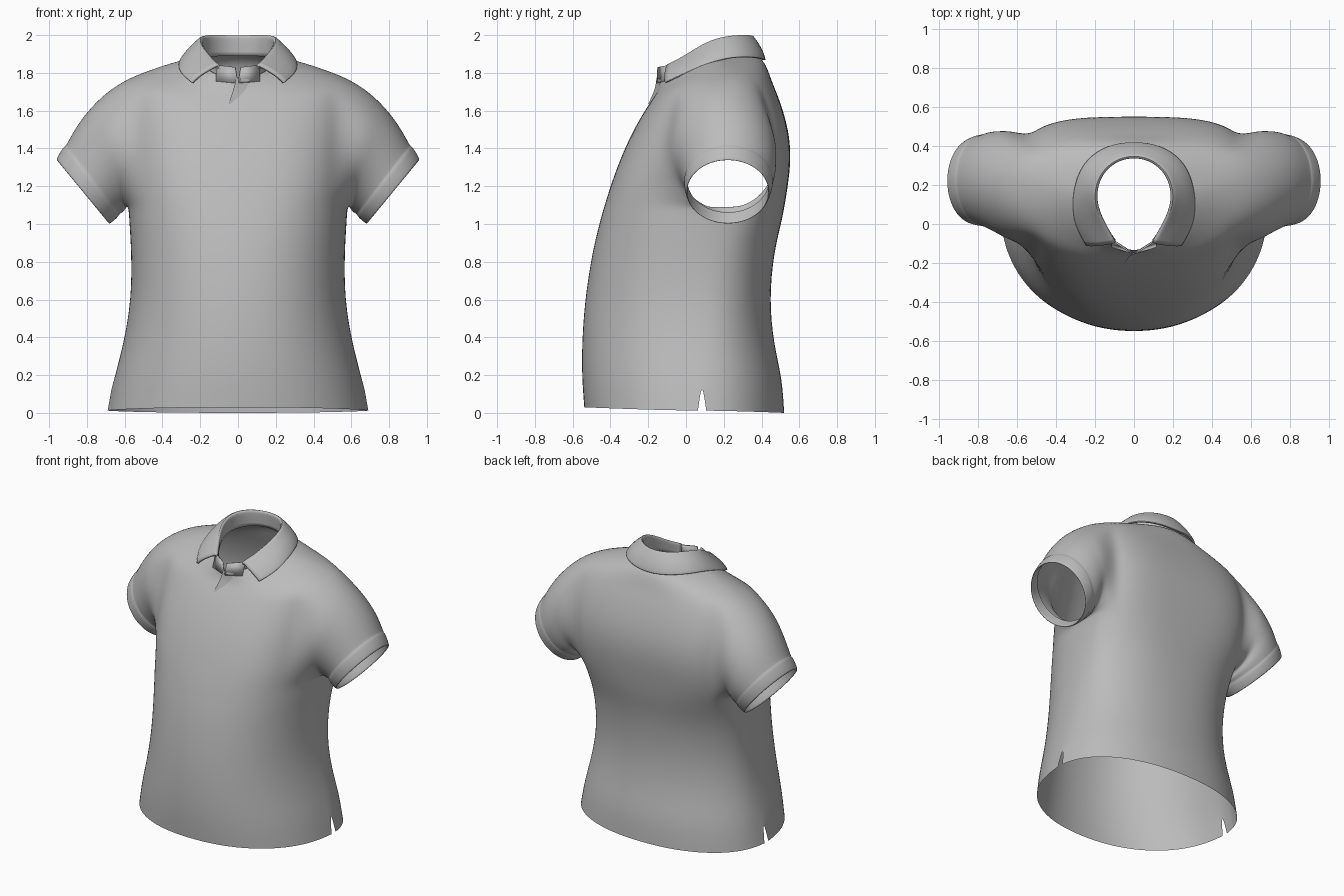
import bpy, bmesh, math
from mathutils import Vector

if "Cube" in bpy.data.objects:
    bpy.data.objects.remove(bpy.data.objects["Cube"], do_unlink=True)

fabric = bpy.data.materials.new("grey_fabric")
fabric.use_nodes = True
GREY = (0.5, 0.5, 0.5, 1)
fabric.diffuse_color = GREY
fabric.node_tree.nodes["Principled BSDF"].inputs["Base Color"].default_value = GREY


def finish(bm, name, levels=2, thickness=0):
    """Turn a bmesh into a smooth object with optional cloth thickness."""
    bmesh.ops.recalc_face_normals(bm, faces=bm.faces)
    mesh = bpy.data.meshes.new(name)
    bm.to_mesh(mesh)
    bm.free()
    mesh.materials.append(fabric)
    ob = bpy.data.objects.new(name, mesh)
    bpy.context.collection.objects.link(ob)
    if levels:
        sub = ob.modifiers.new("smooth", 'SUBSURF')
        sub.levels = sub.render_levels = levels
        sub.boundary_smooth = 'PRESERVE_CORNERS'
    if thickness:
        sol = ob.modifiers.new("cloth", 'SOLIDIFY')
        sol.thickness = thickness
        sol.offset = 0
    bpy.ops.object.select_all(action='DESELECT')
    ob.select_set(True)
    bpy.context.view_layer.objects.active = ob
    bpy.ops.object.shade_smooth_by_angle(angle=math.radians(50))


def spow(v, p):
    return math.copysign(abs(v) ** p, v)


# Torso rows: front z, side z, back z, half width, front y, back y, side y,
# front roundness, back roundness
ROWS = [
    (.03, .012, 0, .69, -.542, .522, .085, .92, .92),
    (.18, .18, .18, .66, -.554, .512, .085, .92, .92),
    (.36, .36, .36, .61, -.555, .467, .085, .92, .92),
    (.6, .6, .6, .567, -.539, .442, .09, .9, .88),
    (.85, .85, .85, .567, -.499, .467, .11, .87, .82),
    (1.0, 1.0, 1.0, .577, -.462, .505, .15, .82, .75),
    (1.1, 1.1, 1.1, .582, -.434, .524, .2, .77, .68),
    (1.2, 1.2, 1.2, .59, -.402, .54, .22, .73, .62),
    (1.32, 1.32, 1.32, .6, -.36, .555, .23, .73, .6),
    (1.44, 1.44, 1.44, .605, -.308, .552, .23, .73, .6),
    (1.54, 1.55, 1.55, .61, -.256, .53, .23, .74, .62),
    (1.62, 1.67, 1.66, .61, -.207, .495, .22, .77, .68),
    (1.665, 1.77, 1.75, .59, -.175, .457, .21, .8, .78),
    (1.7, 1.822, 1.815, .45, -.153, .435, .19, .9, .9),
    (1.735, 1.86, 1.865, .33, -.142, .412, .17, 1, 1),
    (1.77, 1.885, 1.895, .22, -.135, .365, .15, 1, 1),
]
SEG = 32
HOLE_LOW, HOLE_TOP, HOLE_HALF = 6, 12, 3

bm = bmesh.new()
grid = []
for zf, zs, zb, w, yf, yb, yc, pf, pb in ROWS:
    ring = []
    for i in range(SEG):
        a = math.tau * i / SEG
        c, s = math.cos(a), math.sin(a)
        depth, end_z, p = (yb - yc, zb, pb) if s > 0 else (yc - yf, zf, pf)
        z = zs + (end_z - zs) * abs(s) ** 1.4
        ring.append(bm.verts.new((w * spow(c, p), yc + spow(s, p) * depth, z)))
    grid.append(ring)

# Side slits: the hem vertex on each side is doubled and pulled apart
twins = {}
for col in (0, SEG // 2):
    v = grid[0][col]
    twins[col] = bm.verts.new(v.co + Vector((0, .022, 0)))
    v.co.y -= .022


def in_hole(r, i):
    beside = (i + HOLE_HALF) % (SEG // 2) < 2 * HOLE_HALF
    return beside and HOLE_LOW <= r < HOLE_TOP


for r in range(len(ROWS) - 1):
    for i in range(SEG):
        if in_hole(r, i):
            continue
        j = (i + 1) % SEG
        a, b = grid[r][i], grid[r][j]
        if r == 0 and i == 0:
            a = twins[0]
        if r == 0 and j == SEG // 2:
            b = twins[j]
        bm.faces.new((a, b, grid[r + 1][j], grid[r + 1][i]))

# Sleeve rings: top x, top z, bottom x, bottom z, front y, back y
SLEEVE = [
    (.69, 1.705, .595, 1.08, -.085, .482),
    (.775, 1.625, .6, 1.07, -.055, .48),
    (.85, 1.53, .605, 1.062, -.03, .478),
    (.905, 1.43, .62, 1.055, -.012, .465),
    (.914, 1.415, .63, 1.048, -.009, .46),
    (.922, 1.415, .632, 1.036, -.015, .465),
    (.968, 1.342, .682, .994, -.002, .445),
    (.957, 1.332, .687, 1.006, .008, .435),
    (.905, 1.4, .64, 1.06, .005, .44),
]
H = HOLE_HALF
path = ([(HOLE_TOP, d) for d in range(0, H)]
        + [(r, H) for r in range(HOLE_TOP, HOLE_LOW, -1)]
        + [(HOLE_LOW, d) for d in range(H, -H, -1)]
        + [(r, -H) for r in range(HOLE_LOW, HOLE_TOP)]
        + [(HOLE_TOP, d) for d in range(-H, 0)])
for side in (1, -1):
    prev = [grid[r][(d if side > 0 else SEG // 2 - d) % SEG] for r, d in path]
    n = len(prev)
    for tx, tz, bx, bz, yf, yb in SLEEVE:
        ring = []
        for k in range(n):
            a = math.tau * k / n
            u = (1 + math.cos(a)) / 2
            ring.append(bm.verts.new((side * (bx + (tx - bx) * u),
                                      (yf + yb) / 2 + (yb - yf) / 2 * math.sin(a),
                                      bz + (tz - bz) * u)))
        for k in range(n):
            m = (k + 1) % n
            bm.faces.new((prev[k], prev[m], ring[m], ring[k]))
        prev = ring
finish(bm, "shirt_body")

# Collar: neckline, fold and outer edge from the front opening to the back centre
BASE = [(.1, -.085, 1.78), (.14, -.03, 1.8), (.185, .05, 1.835), (.207, .15, 1.87),
        (.18, .255, 1.885), (.1, .335, 1.89), (0, .357, 1.89)]
FOLD = [(.1, -.095, 1.842), (.142, -.015, 1.882), (.182, .065, 1.937), (.2, .15, 1.982),
        (.175, .25, 2.0), (.1, .325, 2.0), (0, .35, 1.998)]
EDGE = [(.24, -.108, 1.748), (.3, -.005, 1.795), (.312, .1, 1.845), (.297, .22, 1.88),
        (.243, .33, 1.886), (.13, .403, 1.875), (0, .418, 1.865)]


def blend(p, q, t, lift=0):
    v = Vector(p).lerp(Vector(q), t)
    out = Vector((v.x, v.y - .15, 0))
    return v + (out.normalized() + Vector((0, 0, 1))) * lift


def full(half):
    half = [Vector(p) for p in half]
    return half + [Vector((-p.x, p.y, p.z)) for p in reversed(half[:-1])]


def fall(t, lift):
    return [blend(f, e, t, lift) for f, e in zip(FOLD, EDGE)]


lines = [BASE, [blend(b, f, .85) for b, f in zip(BASE, FOLD)],
         fall(.03, .002), fall(.18, .005), fall(.6, .01), fall(.95, .004), EDGE]
bm = bmesh.new()
rows = [[bm.verts.new(p) for p in full(line)] for line in lines]
for low, high in zip(rows, rows[1:]):
    for k in range(len(low) - 1):
        bm.faces.new((low[k], low[k + 1], high[k + 1], high[k]))
finish(bm, "collar", 2, .014)

# Collar stand ends that meet at the throat
for name, s in (("stand_end_left", 1), ("stand_end_right", -1)):
    bm = bmesh.new()
    pts = [(.115, -.08, 1.842), (.014, -.148, 1.83), (0, -.152, 1.745), (.115, -.115, 1.755)]
    bm.faces.new([bm.verts.new((s * x, y, z)) for x, y, z in pts])
    finish(bm, name, 0, .008)

# Placket: a small raised fold running down from the throat
bm = bmesh.new()
ridge = [(-.01, -.156, 1.775), (-.018, -.16, 1.73), (-.035, -.178, 1.68), (-.05, -.2, 1.635)]
root = [(.06, -.135, 1.765), (.05, -.14, 1.72), (.01, -.168, 1.67), (-.042, -.194, 1.635)]
a, b = [[bm.verts.new(p) for p in line] for line in (ridge, root)]
for k in range(3):
    bm.faces.new((a[k], a[k + 1], b[k + 1], b[k]))
finish(bm, "placket_fold", 1)
